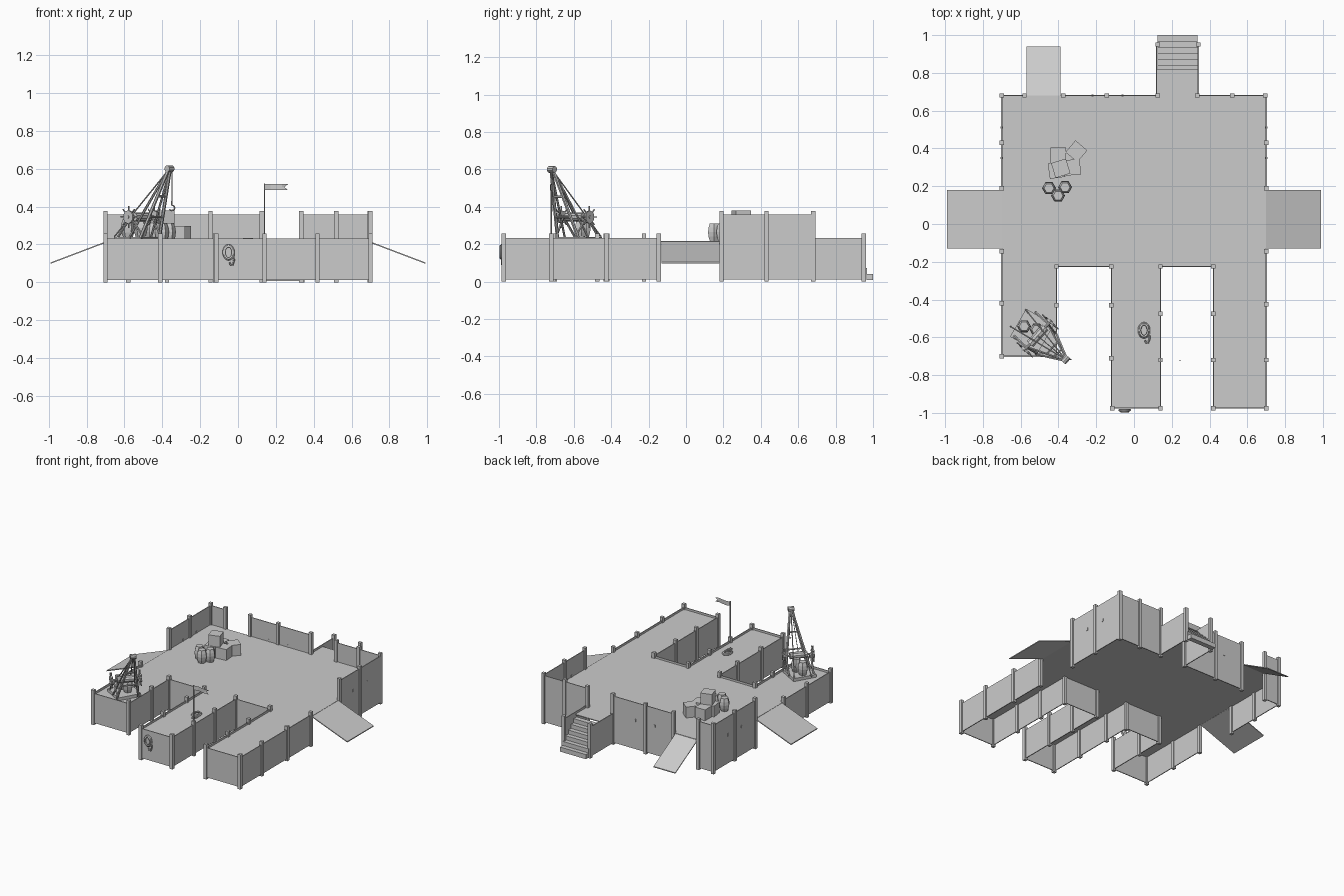
import bpy, bmesh, math
from mathutils import Vector, Matrix

if "Cube" in bpy.data.objects:
    bpy.data.objects.remove(bpy.data.objects["Cube"])

DECK = 0.217


def add(name, bm, smooth=False):
    bmesh.ops.recalc_face_normals(bm, faces=bm.faces)
    me = bpy.data.meshes.new(name)
    bm.to_mesh(me)
    bm.free()
    ob = bpy.data.objects.new(name, me)
    bpy.context.collection.objects.link(ob)
    if smooth:
        for p in me.polygons:
            p.use_smooth = True
    return ob


def cube(bm, c, s, rot=0.0):
    m = Matrix.Translation(c) @ Matrix.Rotation(rot, 4, 'Z') @ Matrix.Diagonal((*s, 1))
    bmesh.ops.create_cube(bm, size=1, matrix=m)


def rod(bm, a, b, r, sides=6):
    a, b = Vector(a), Vector(b)
    d = b - a
    m = Matrix.Translation((a + b) / 2) @ d.to_track_quat('Z', 'Y').to_matrix().to_4x4()
    bmesh.ops.create_cone(bm, cap_ends=True, segments=sides, radius1=r, radius2=r,
                          depth=d.length, matrix=m)


def prism(name, pts, z0, z1):
    bm = bmesh.new()
    f = bm.faces.new([bm.verts.new((x, y, z0)) for x, y in pts])
    r = bmesh.ops.extrude_face_region(bm, geom=[f])
    bmesh.ops.translate(bm, vec=(0, 0, z1 - z0),
                        verts=[v for v in r['geom'] if isinstance(v, bmesh.types.BMVert)])
    return add(name, bm)


def tube(name, pts, r, closed=False):
    cu = bpy.data.curves.new(name, 'CURVE')
    cu.dimensions = '3D'
    cu.bevel_depth = r
    cu.bevel_resolution = 1
    sp = cu.splines.new('POLY')
    sp.points.add(len(pts) - 1)
    for p, q in zip(sp.points, pts):
        p.co = (*q, 1)
    sp.use_cyclic_u = closed
    ob = bpy.data.objects.new(name, cu)
    bpy.context.collection.objects.link(ob)
    return ob


# Deck with three piers and a stair landing
prism("deck", [(-.7, -.7), (-.41, -.7), (-.41, -.225), (-.12, -.225), (-.12, -.975), (.14, -.975),
               (.14, -.225), (.42, -.225), (.42, -.975), (.7, -.975), (.7, .68), (.34, .68),
               (.34, .82), (.12, .82), (.12, .68), (-.7, .68)], DECK - .006, DECK)

# Plank walls: low skirts under the deck edge, tall ones forming fences
LOW, TALL = .232, .358
walls = [(-.7, -.7, -.7, -.14, LOW), (-.7, -.7, -.41, -.7, LOW), (-.41, -.7, -.41, -.225, LOW),
         (-.41, -.225, -.12, -.225, LOW), (-.12, -.975, -.12, -.225, LOW),
         (-.12, -.975, .14, -.975, LOW), (.14, -.975, .14, -.225, LOW),
         (.14, -.225, .42, -.225, LOW), (.42, -.975, .42, -.225, LOW),
         (.42, -.975, .7, -.975, LOW), (.7, -.975, .7, -.14, LOW),
         (-.7, .19, -.7, .68, TALL), (.7, .19, .7, .68, TALL),
         (-.7, .68, -.58, .68, TALL), (-.375, .68, .125, .68, TALL), (.335, .68, .7, .68, TALL),
         (.12, .68, .12, .95, LOW), (.34, .68, .34, .95, LOW)]
bm = bmesh.new()
for x1, y1, x2, y2, zt in walls:
    cube(bm, ((x1 + x2) / 2, (y1 + y2) / 2, (zt + .012) / 2),
         (abs(x2 - x1) + .006, abs(y2 - y1) + .006, zt - .012))
add("plank_walls", bm)

# Posts
low = [(-.7, -.7), (-.41, -.7), (-.7, -.42), (-.41, -.43), (-.7, -.145), (-.41, -.225),
       (-.12, -.225), (-.12, -.43), (-.12, -.71), (-.115, -.975), (.14, -.975), (.14, -.72),
       (.14, -.475), (.14, -.225), (.42, -.225), (.42, -.475), (.42, -.72), (.42, -.975),
       (.7, -.975), (.7, -.72), (.7, -.425), (.7, -.145), (.125, .95), (.34, .95)]
tall = [(x, .68) for x in (-.7, -.58, -.375, -.145, .125, .335, .52, .695)]
tall += [(s * .7, y) for s in (-1, 1) for y in (.19, .43)]
bm = bmesh.new()
for pts, top in ((low, .258), (tall, .378)):
    for x, y in pts:
        cube(bm, (x, y, top / 2), (.023, .023, top))
add("posts", bm)
bm = bmesh.new()
for x, y in [(-.22, .68), (-.06, .68), (-.7, .35), (-.7, .51), (.7, .35), (.7, .51)]:
    cube(bm, (x, y, .225), (.011, .011, .02))
add("fence_pegs", bm)

# Ramps: two side ones and one at the back
def ramp(name, top, low):
    bm = bmesh.new()
    f = bm.faces.new([bm.verts.new(p) for p in (*top, *low)])
    r = bmesh.ops.extrude_face_region(bm, geom=[f])
    bmesh.ops.translate(bm, vec=(0, 0, -.007),
                        verts=[v for v in r['geom'] if isinstance(v, bmesh.types.BMVert)])
    add(name, bm)


for s, n in ((-1, "left_ramp"), (1, "right_ramp")):
    ramp(n, [(s * .695, -.13, DECK), (s * .695, .18, DECK)], [(s * .99, .18, .105), (s * .99, -.13, .105)])
ramp("back_ramp", [(-.57, .675, DECK), (-.39, .675, DECK)], [(-.39, .94, .07), (-.57, .94, .07)])

# Stairs
bm = bmesh.new()
for i in range(6):
    cube(bm, (.23, .822 + i * .032, .175 - i * .03), (.212, .036, .034))
add("stairs", bm)

# Barrels: bulged hexagonal cylinders
def barrel(x, y, z, h=.095):
    bm = bmesh.new()
    rings = []
    for t, r in ((0, .026), (.25, .034), (.5, .037), (.75, .034), (1, .026)):
        rings.append([bm.verts.new((x + r * math.cos(k * math.pi / 3), y + r * math.sin(k * math.pi / 3),
                                    z + t * h)) for k in range(6)])
    for a, b in zip(rings, rings[1:]):
        for k in range(6):
            bm.faces.new((a[k], a[(k + 1) % 6], b[(k + 1) % 6], b[k]))
    bm.faces.new(rings[0])
    bm.faces.new(rings[-1])
    add("barrel", bm)


for p in [(-.45, .19, DECK), (-.365, .195, DECK), (-.402, .15, DECK),
          (-.582, -.542, .24), (-.515, -.56, .24)]:
    barrel(*p)

# Crates
bm = bmesh.new()
for x, y, lv, a in [(-.4, .365, 0, 0), (-.305, .385, 0, 50), (-.325, .3, 0, 5),
                    (-.41, .285, 0, 8), (-.388, .295, 1, 17)]:
    cube(bm, (x, y, DECK + .041 + lv * .082), (.082, .082, .081), math.radians(a))
add("crates", bm)

# Crane: platform, leaning legs, winch, rope and hook
C = Vector((-.54, -.565, 0))
U, V = Vector((.74, -.67, 0)), Vector((.67, .74, 0))
tip = Vector((-.362, -.717, .6))


def loc(u, v, z):
    return C + U * u + V * v + Vector((0, 0, z))


bm = bmesh.new()
cube(bm, (C.x, C.y, .228), (.17, .17, .022), math.radians(-30))
add("crane_platform", bm)
bm = bmesh.new()
for s in (-1, 1):
    rod(bm, loc(.1, s * .075, .235), tip + V * s * .006, .009)
    rod(bm, loc(.03, s * .085, .235), tip + V * s * .006, .006)
    rod(bm, loc(-.1, s * .06, .24), tip, .004)
    rod(bm, loc(-.05, s * .085, .24), loc(.04, s * .085, .345), .007)
    rod(bm, loc(.11, s * .07, .25), loc(.04, s * .085, .345), .006)
for t in (.3, .6):
    a, b = (loc(.1, s * .075, .235).lerp(tip, t) for s in (-1, 1))
    rod(bm, a, b, .006)
rod(bm, tip - V * .02, tip + V * .02, .018, 10)
add("crane_frame", bm)
bm = bmesh.new()
rod(bm, loc(.04, -.11, .345), loc(.04, .11, .345), .008, 8)
rod(bm, loc(.04, -.06, .345), loc(.04, .06, .345), .024, 10)
for s in (-1, 1):
    c = loc(.04, s * .1, .345)
    rod(bm, c - V * .006, c + V * .006, .035, 10)
    for k in range(4):
        d = (U * math.cos(k * math.pi / 4) + Vector((0, 0, math.sin(k * math.pi / 4)))) * .058
        rod(bm, c - d, c + d, .004, 5)
add("crane_winch", bm)
hx, hy = tip.x + .013, tip.y
tube("crane_rope", [loc(.04, 0, .36), tip + Vector((0, 0, .016)), (hx, hy, .6), (hx, hy, .42)], .0025)
tube("crane_hook", [(hx, hy, .43), (hx, hy, .41)] +
     [(hx + .014 * math.sin(a), hy, .393 + .014 * math.cos(a)) for a in
      [k * math.pi / 6 for k in range(9)]], .004)

# Coiled ropes with a loose tail, one on the pier top and one on its front
def coil(name, place):
    for k in range(2):
        pts = [place(.027 * math.cos(a) * (1 - .2 * k), .038 * math.sin(a) * (1 - .15 * k) + .015, .006 + .006 * k)
               for a in [i * math.pi / 8 for i in range(16)]]
        tube(name, pts, .006, True)
    tube(name + "_tail", [place(x, y, .006) for x, y in
                          [(.027, .01), (.029, -.03), (.022, -.052), (.01, -.05), (.006, -.038)]], .005)


coil("deck_rope", lambda a, b, c: (.053 + a, -.578 + b, DECK + c))
coil("front_rope", lambda a, b, c: (-.05 + a, -.979 - c, .143 + b))

# Flag on a pole
bm = bmesh.new()
rod(bm, (.14, -.72, .23), (.14, -.72, .522), .004)
add("flag_pole", bm)
bm = bmesh.new()
rows = [[bm.verts.new((.14 + .125 * t - (.02 if t == 1 and z == 1 else 0), -.72 + .006 * math.sin(6 * t),
                       .487 + .016 * z)) for z in range(3)] for t in (0, .25, .5, .75, 1)]
for a, b in zip(rows, rows[1:]):
    for k in range(2):
        bm.faces.new((a[k], b[k], b[k + 1], a[k + 1]))
add("flag", bm)
